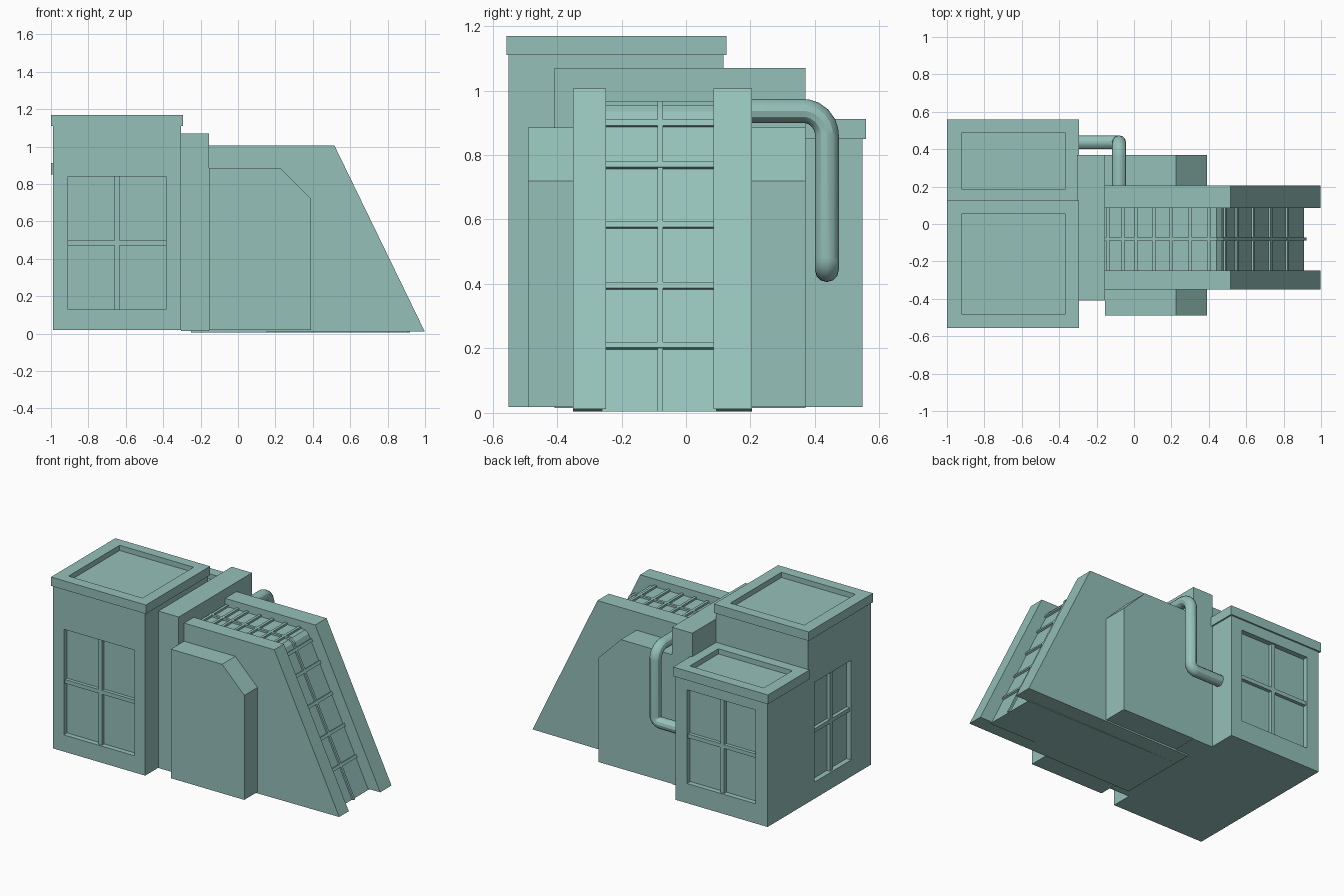
import bpy, bmesh
from mathutils import Vector

if "Cube" in bpy.data.objects:
    bpy.data.objects.remove(bpy.data.objects["Cube"])

teal = bpy.data.materials.new("teal")
teal.diffuse_color = (0.30, 0.53, 0.49, 1)
teal.use_nodes = True
teal.node_tree.nodes["Principled BSDF"].inputs["Base Color"].default_value = teal.diffuse_color


def finish(name, bm):
    bmesh.ops.recalc_face_normals(bm, faces=bm.faces)
    me = bpy.data.meshes.new(name)
    bm.to_mesh(me)
    bm.free()
    me.materials.append(teal)
    ob = bpy.data.objects.new(name, me)
    bpy.context.collection.objects.link(ob)
    return ob


def box(name, x, y, z):
    bm = bmesh.new()
    bmesh.ops.create_cube(bm, size=1)
    for v in bm.verts:
        v.co = [lo + (c + 0.5) * (hi - lo) for c, (lo, hi) in zip(v.co, (x, y, z))]
    return finish(name, bm)


def prism(name, pts, y0, y1):
    # side profile in x/z, extruded along y
    bm = bmesh.new()
    f = bm.faces.new([bm.verts.new((x, y0, z)) for x, z in pts])
    r = bmesh.ops.extrude_face_region(bm, geom=[f])
    vs = [g for g in r["geom"] if isinstance(g, bmesh.types.BMVert)]
    bmesh.ops.translate(bm, verts=vs, vec=(0, y1 - y0, 0))
    return finish(name, bm)


def cut(target, x, y, z):
    cutter = box("cutter", x, y, z)
    cutter.hide_render = True
    mod = target.modifiers.new("recess", "BOOLEAN")
    mod.operation, mod.solver, mod.object = "DIFFERENCE", "EXACT", cutter
    bpy.context.view_layer.objects.active = target
    bpy.ops.object.modifier_apply(modifier=mod.name)
    bpy.data.objects.remove(cutter, do_unlink=True)


def window(name, wall, axis, side, surf, u, z, depth=0.035, bar=0.013):
    # recess in a wall with a cross of glazing bars; axis 0 = x wall, 1 = y wall
    def place(label, d0, d1, uu, zz, cutting=False):
        d = tuple(sorted((surf - side * d0, surf - side * d1)))
        x, y = (d, uu) if axis == 0 else (uu, d)
        if cutting:
            cut(wall, x, y, zz)
        else:
            box(label, x, y, zz)
    place("", -0.05, depth, u, z, True)
    um, zm = sum(u) / 2, sum(z) / 2
    place(name + "_upright", 0.012, depth + 0.005, (um - bar, um + bar), z)
    place(name + "_crossbar", 0.012, depth + 0.005, u, (zm - bar, zm + bar))


# towers
tall = box("tall_tower", (-0.99, -0.305), (-0.55, 0.117), (0.018, 1.12))
low = box("low_tower", (-0.99, -0.305), (0.117, 0.547), (0.018, 0.86))
window("front_window", tall, 1, -1, -0.55, (-0.91, -0.385), (0.13, 0.84))
window("side_window", tall, 0, -1, -0.99, (-0.34, 0.05), (0.13, 0.80))
window("back_window", low, 1, 1, 0.547, (-0.90, -0.39), (0.15, 0.78))

# recessed roof caps
for name, y, z, inner in (("tall_roof", (-0.557, 0.125), (1.11, 1.17), (-0.485, 0.057)),
                          ("low_roof", (0.117, 0.558), (0.85, 0.912), (0.185, 0.488))):
    roof = box(name, (-1.0, -0.295), y, z)
    cut(roof, (-0.92, -0.37), inner, (z[1] - 0.035, z[1] + 0.1))

# linking block and chamfered side body
box("link_block", (-0.306, -0.155), (-0.408, 0.37), (0.015, 1.07))
prism("side_body", [(-0.156, 0.018), (0.39, 0.018), (0.39, 0.72), (0.225, 0.885), (-0.156, 0.885)],
      -0.49, 0.37)

# sloped side walls
for name, y0, y1 in (("ramp_wall_front", -0.35, -0.248), ("ramp_wall_back", 0.085, 0.205)):
    prism(name, [(-0.25, 0.005), (0.998, 0.012), (0.515, 1.007), (-0.25, 1.007)], y0, y1)

# glazed ramp between the walls
glass = [(0.910, 0.005), (0.478, 0.905), (0.465, 0.935), (0.44, 0.955), (-0.25, 0.955)]
prism("glass_ramp", [(-0.25, 0.005)] + glass, -0.26, 0.095)
rail = [(0.922, 0.005), (0.490, 0.905), (0.475, 0.945), (0.445, 0.968), (-0.25, 0.968)]
prism("ramp_centre_rail", glass[::-1] + rail, -0.089, -0.072)

# cross bars on the flat top and on the slope
for i, x in enumerate((-0.14, -0.06, 0.01, 0.105, 0.20, 0.30, 0.40)):
    box(f"top_bar_{i}", (x - 0.009, x + 0.009), (-0.255, 0.09), (0.93, 0.968))
along = Vector((-0.434, 0.901))
out = Vector((0.901, 0.434))
for i, z in enumerate((0.21, 0.395, 0.585, 0.77, 0.90)):
    c = Vector((0.922 - 0.48 * z, z))
    quad = [c + along * a + out * o for a, o in ((-.01, -.04), (.01, -.04), (.01, .003), (-.01, .003))]
    prism(f"slope_bar_{i}", quad, -0.255, 0.09)

# bent pipe
path = [Vector(p) for p in ((-0.08, 0.15, 0.937), (-0.08, 0.437, 0.937),
                            (-0.08, 0.437, 0.443), (-0.33, 0.437, 0.443))]
pts = [path[0]]
for i, r in ((1, 0.075), (2, 0.04)):
    p = path[i]
    a = p + (path[i - 1] - p).normalized() * r
    b = p + (path[i + 1] - p).normalized() * r
    centre = a + b - p
    for k in range(7):
        d = a.lerp(b, k / 6) - centre
        pts.append(centre + d.normalized() * r)
pts.append(path[3])
cu = bpy.data.curves.new("pipe", "CURVE")
cu.dimensions = "3D"
cu.bevel_depth = 0.037
cu.bevel_resolution = 4
cu.materials.append(teal)
sp = cu.splines.new("POLY")
sp.points.add(len(pts) - 1)
for q, p in zip(sp.points, pts):
    q.co = (*p, 1)
    q.radius = 1
pipe = bpy.data.objects.new("pipe", cu)
bpy.context.collection.objects.link(pipe)
bpy.context.view_layer.objects.active = pipe
pipe.select_set(True)
bpy.ops.object.convert(target="MESH")
bpy.ops.object.shade_smooth_by_angle()
